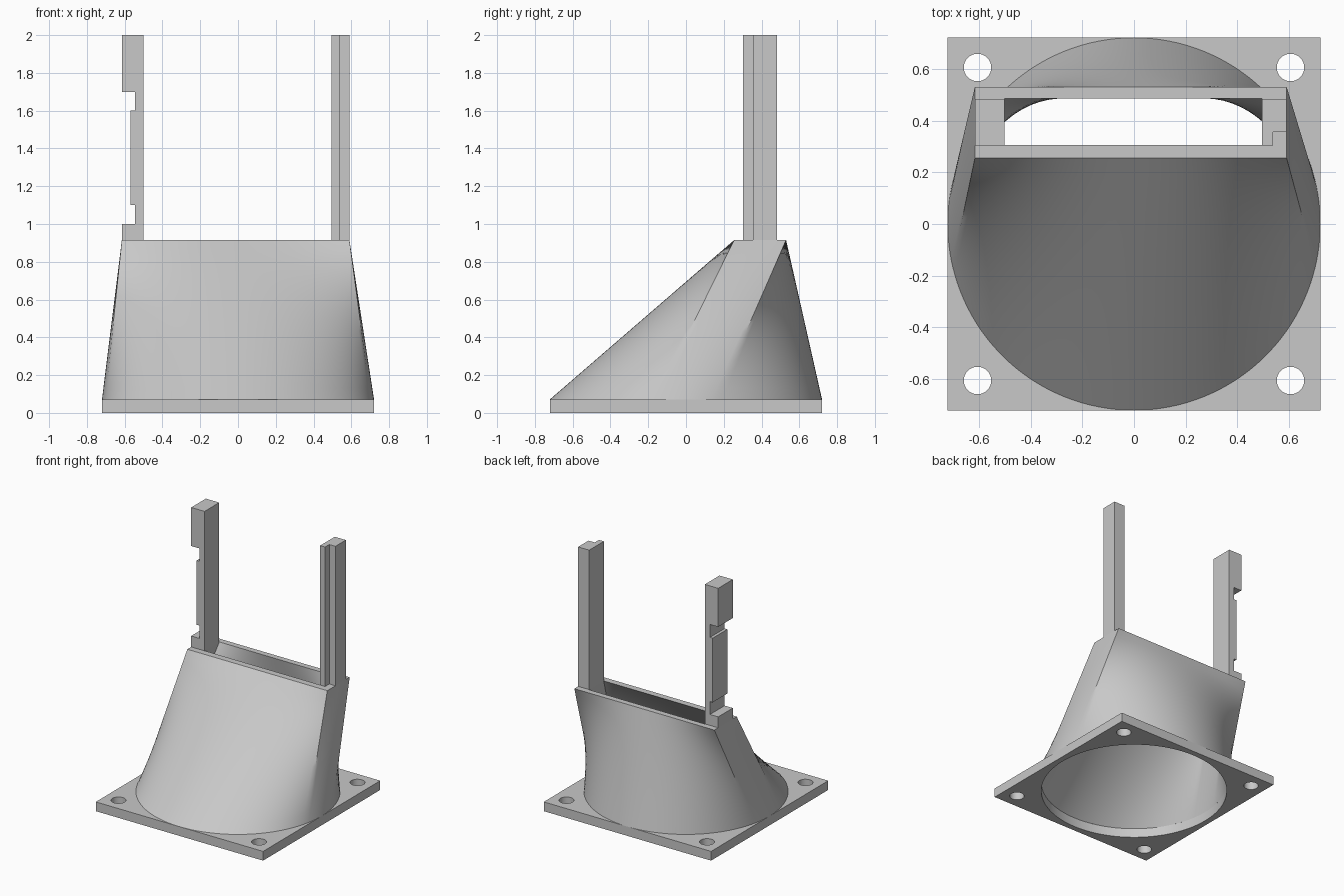
import bpy, bmesh
from math import sin, cos, pi, atan2
from mathutils import Vector

cube = bpy.data.objects.get("Cube")
if cube:
    bpy.data.objects.remove(cube, do_unlink=True)

grey = bpy.data.materials.new("light_grey_plastic")
grey.use_nodes = True
colour = (0.58, 0.58, 0.58, 1)
grey.diffuse_color = colour
grey.node_tree.nodes["Principled BSDF"].inputs["Base Color"].default_value = colour

PLATE, TOP, HEIGHT = 0.072, 0.915, 2.0
HALF, BORE = 0.72, 0.675


def mesh_object(name, bm):
    bmesh.ops.recalc_face_normals(bm, faces=bm.faces)
    mesh = bpy.data.meshes.new(name)
    bm.to_mesh(mesh)
    bm.free()
    mesh.materials.append(grey)
    obj = bpy.data.objects.new(name, mesh)
    bpy.context.collection.objects.link(obj)
    return obj


def select_only(obj):
    bpy.ops.object.select_all(action='DESELECT')
    obj.select_set(True)
    bpy.context.view_layer.objects.active = obj


# Base plate: square outline with a fan bore and four screw holes
def circle(cx, cy, r, n):
    return [(cx + r * cos(2 * pi * i / n), cy + r * sin(2 * pi * i / n)) for i in range(n)]


loops = [[(-HALF, -HALF), (HALF, -HALF), (HALF, HALF), (-HALF, HALF)], circle(0, 0, BORE, 128)]
loops += [circle(sx * 0.605, sy * 0.605, 0.053, 32) for sx in (-1, 1) for sy in (-1, 1)]
curve = bpy.data.curves.new("base_plate", 'CURVE')
curve.dimensions = '2D'
curve.fill_mode = 'BOTH'
curve.extrude = PLATE / 2
for loop in loops:
    spline = curve.splines.new('POLY')
    spline.points.add(len(loop) - 1)
    for point, (x, y) in zip(spline.points, loop):
        point.co = (x, y, 0, 1)
    spline.use_cyclic_u = True
curve.materials.append(grey)
plate = bpy.data.objects.new("base_plate", curve)
plate.location.z = PLATE / 2
bpy.context.collection.objects.link(plate)
select_only(plate)
bpy.ops.object.convert(target='MESH')
bpy.ops.object.shade_smooth_by_angle()


# Duct: ruled walls from a circle to a rectangle, outer skin and inner skin
def ruled_rings(radius, x0, x1, y0, y1, levels=14, wide=56, narrow=14):
    a = atan2(y1 - y0, x1 - x0)
    corners = [Vector(c) for c in ((x1, y0, TOP), (x1, y1, TOP), (x0, y1, TOP), (x0, y0, TOP))]
    angles = [-a, a, pi - a, pi + a, 2 * pi - a]
    low, high = [], []
    for side in range(4):
        count = wide if side % 2 else narrow
        for i in range(count):
            t = i / count
            ang = angles[side] + (angles[side + 1] - angles[side]) * t
            low.append(Vector((radius * cos(ang), radius * sin(ang), PLATE)))
            high.append(corners[side].lerp(corners[(side + 1) % 4], t))
    return [[p.lerp(q, k / levels) for p, q in zip(low, high)] for k in range(levels + 1)]


outer = ruled_rings(HALF, -0.615, 0.59, 0.255, 0.53)
inner = ruled_rings(BORE, -0.5, 0.495, 0.305, 0.485)
bm = bmesh.new()
rings = [[bm.verts.new(p) for p in ring] for ring in outer + inner[::-1]]
for k, ring in enumerate(rings):
    following = rings[(k + 1) % len(rings)]
    for i in range(len(ring)):
        j = (i + 1) % len(ring)
        bm.faces.new((ring[i], ring[j], following[j], following[i]))
duct = mesh_object("duct", bm)
select_only(duct)
bpy.ops.object.shade_smooth_by_angle()


# Posts: flat profiles pushed along one axis
def prism(name, profile, offset):
    bm = bmesh.new()
    face = bm.faces.new([bm.verts.new(p) for p in profile])
    extruded = bmesh.ops.extrude_face_region(bm, geom=[face])["geom"]
    bmesh.ops.translate(bm, vec=offset, verts=[v for v in extruded if isinstance(v, bmesh.types.BMVert)])
    return mesh_object(name, bm)


notched = [(-0.5, TOP), (-0.5, HEIGHT), (-0.615, HEIGHT), (-0.615, 1.7), (-0.545, 1.7), (-0.545, 1.6),
           (-0.568, 1.6), (-0.568, 1.1), (-0.545, 1.1), (-0.545, 1.0), (-0.615, 1.0), (-0.615, TOP)]
prism("right_notched_post", [(x, 0.303, z) for x, z in notched], (0, 0.18, 0))

rebated = [(0.495, 0.303), (0.537, 0.303), (0.537, 0.355), (0.59, 0.355), (0.59, 0.483), (0.495, 0.483)]
prism("left_rebated_post", [(x, y, TOP) for x, y in rebated], (0, 0, HEIGHT - TOP))
